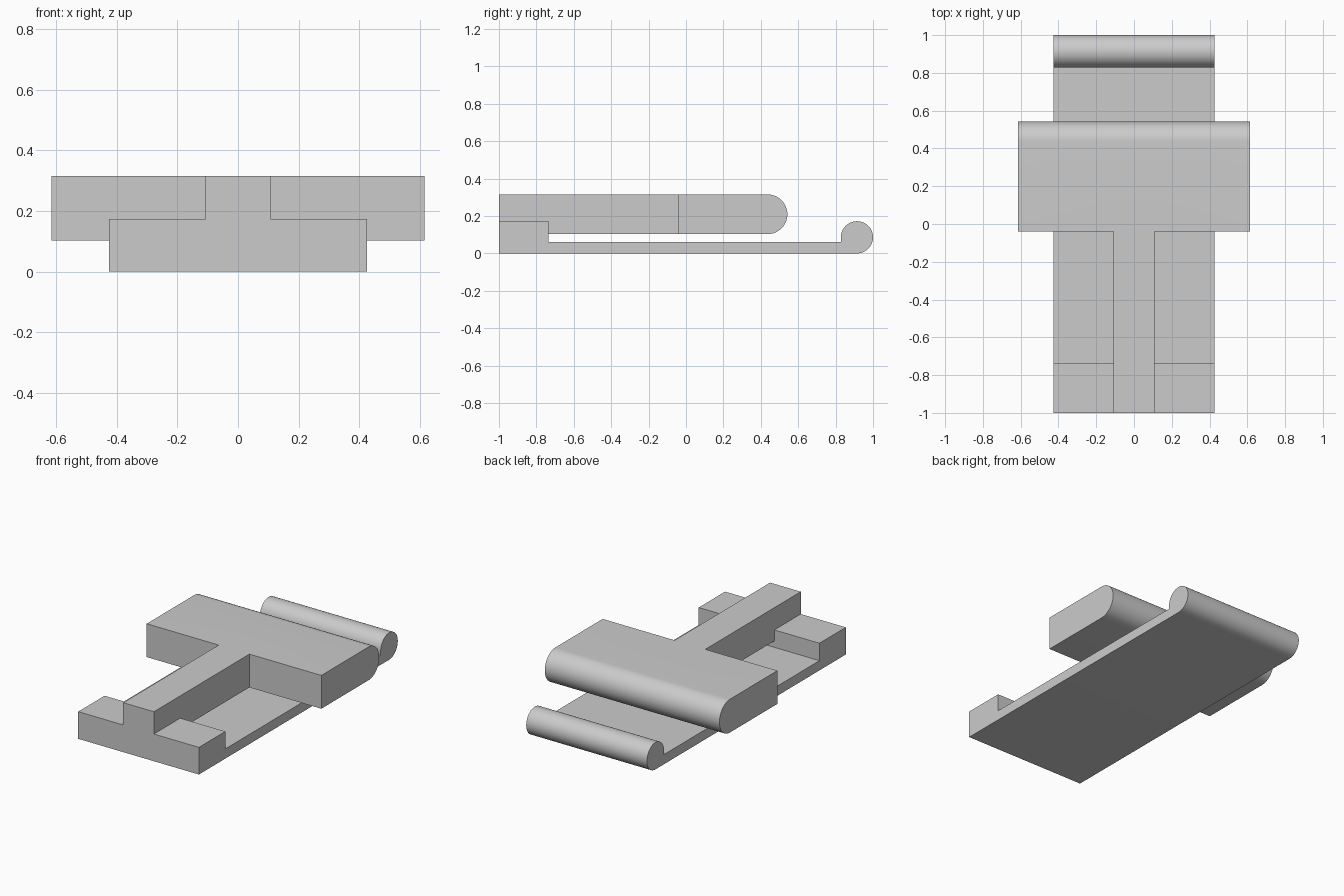
import bpy, bmesh
from math import sin, cos, radians

if "Cube" in bpy.data.objects:
    bpy.data.objects.remove(bpy.data.objects["Cube"])


def arc(cy, cz, r, start, end, steps):
    """Points of an arc in the side (y, z) plane."""
    angles = [radians(start + (end - start) * i / steps) for i in range(steps + 1)]
    return [(cy + r * cos(a), cz + r * sin(a)) for a in angles]


def extrude_profile(name, profile, half_width):
    """Sweep a side profile across x, centred on x = 0."""
    bm = bmesh.new()
    face = bm.faces.new([bm.verts.new((-half_width, y, z)) for y, z in profile])
    side = bmesh.ops.extrude_face_region(bm, geom=[face])
    verts = [g for g in side["geom"] if isinstance(g, bmesh.types.BMVert)]
    bmesh.ops.translate(bm, verts=verts, vec=(2 * half_width, 0, 0))
    bmesh.ops.recalc_face_normals(bm, faces=bm.faces)
    mesh = bpy.data.meshes.new(name)
    bm.to_mesh(mesh)
    bm.free()
    obj = bpy.data.objects.new(name, mesh)
    bpy.context.collection.objects.link(obj)
    return obj


def merge(target, part):
    """Fuse a part into the target and discard the part."""
    bpy.context.view_layer.objects.active = target
    mod = target.modifiers.new("union", "BOOLEAN")
    mod.operation = "UNION"
    mod.solver = "EXACT"
    mod.object = part
    bpy.ops.object.modifier_apply(modifier=mod.name)
    bpy.data.objects.remove(part)


LOW, HIGH = 0.103, 0.315          # underside and top of the upper arm
R = (HIGH - LOW) / 2

# Thin base plate with a raised block at the front and a rolled lip at the back
clip = extrude_profile(
    "clip_body",
    [(-1, 0)] + arc(0.914, 0.086, 0.086, -90, 180, 48)
    + [(0.828, 0.062), (-0.735, 0.062), (-0.735, 0.173), (-1, 0.173)],
    0.425)

# Narrow stem of the upper arm
stem = extrude_profile(
    "arm_stem", [(-1, LOW), (0.1, LOW), (0.1, HIGH), (-1, HIGH)], 0.108)

# Wide arm head with a rounded back edge
head = extrude_profile(
    "arm_head",
    [(-0.04, LOW)] + arc(0.542 - R, LOW + R, R, -90, 90, 32) + [(-0.04, HIGH)],
    0.615)

merge(clip, stem)
merge(clip, head)

# Smooth the rolled edges, keep the corners sharp
bpy.ops.object.select_all(action="DESELECT")
clip.select_set(True)
bpy.context.view_layer.objects.active = clip
bpy.ops.object.shade_smooth_by_angle(angle=radians(30))
